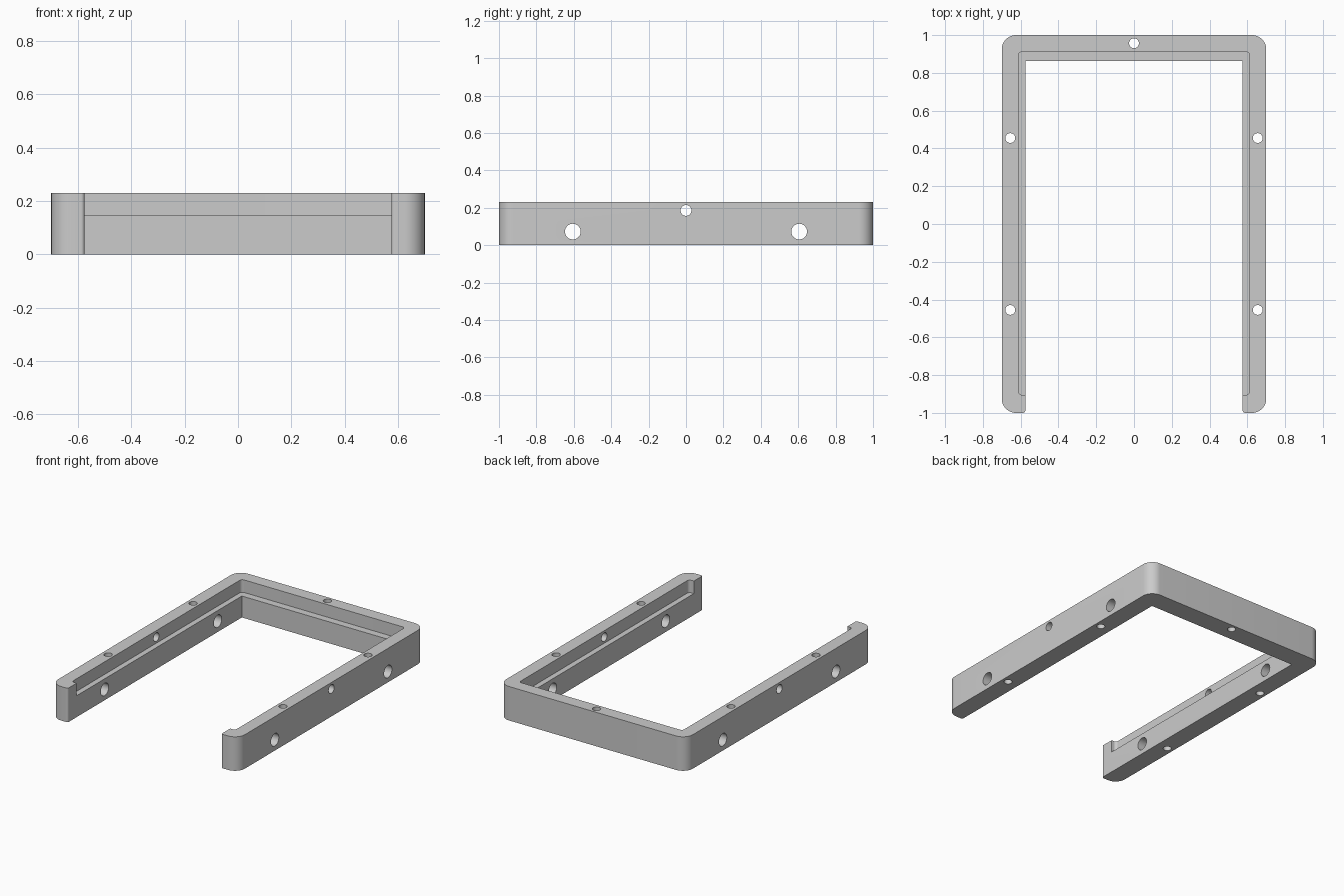
import bpy, bmesh
from math import sin, cos, pi, radians
from mathutils import Matrix, Vector

default = bpy.data.objects.get("Cube")
if default:
    bpy.data.objects.remove(default)

HEIGHT, LEDGE = 0.23, 0.145
OUT_X, IN_X, LIP_X = 0.70, 0.575, 0.612
IN_Y, LIP_BACK, LIP_FRONT = 0.862, 0.912, -0.905

grey = bpy.data.materials.new("plain_grey")
grey.use_nodes = True
grey.diffuse_color = (0.6, 0.6, 0.6, 1)
grey.node_tree.nodes["Principled BSDF"].inputs["Base Color"].default_value = grey.diffuse_color


def rounded(corners, steps=12):
    """Outline with each (x, y, radius) corner replaced by an arc."""
    outline = []
    for i, (x, y, r) in enumerate(corners):
        p = Vector((x, y))
        if r == 0:
            outline.append(p)
            continue
        a = (Vector(corners[i - 1][:2]) - p).normalized()
        b = (Vector(corners[(i + 1) % len(corners)][:2]) - p).normalized()
        centre = p + (a + b) * r
        for s in range(steps + 1):
            t = s / steps * pi / 2
            outline.append(centre - b * r * cos(t) - a * r * sin(t))
    return outline


def finish(bm, name):
    bmesh.ops.recalc_face_normals(bm, faces=bm.faces)
    mesh = bpy.data.meshes.new(name)
    bm.to_mesh(mesh)
    bm.free()
    mesh.materials.append(grey)
    obj = bpy.data.objects.new(name, mesh)
    bpy.context.scene.collection.objects.link(obj)
    return obj


def prism(name, outline, z0, z1):
    bm = bmesh.new()
    face = bm.faces.new([bm.verts.new((p.x, p.y, z0)) for p in outline])
    top = bmesh.ops.extrude_face_region(bm, geom=[face])["geom"]
    verts = [g for g in top if isinstance(g, bmesh.types.BMVert)]
    bmesh.ops.translate(bm, vec=(0, 0, z1 - z0), verts=verts)
    return finish(bm, name)


def drill(name, position, radius, length, axis):
    bm = bmesh.new()
    turn = Matrix.Rotation(pi / 2, 4, "Y") if axis == "X" else Matrix()
    bmesh.ops.create_cone(bm, cap_ends=True, segments=40, radius1=radius, radius2=radius,
                          depth=length, matrix=Matrix.Translation(position) @ turn)
    return finish(bm, name)


# U-shaped frame, open at the front
R, TIP = 0.075, 0.013
frame = prism("frame", rounded([
    (-OUT_X, -1, R), (-IN_X, -1, TIP), (-IN_X, IN_Y, 0), (IN_X, IN_Y, 0),
    (IN_X, -1, TIP), (OUT_X, -1, R), (OUT_X, 1, R), (-OUT_X, 1, R)]), 0, HEIGHT)

# Recess that leaves the inner ledge
cutters = [prism("recess_cutter", rounded([
    (-LIP_X, LIP_FRONT, 0.02), (LIP_X, LIP_FRONT, 0.02),
    (LIP_X, LIP_BACK, 0.02), (-LIP_X, LIP_BACK, 0.02)]), LEDGE, HEIGHT + 0.1)]

# Vertical screw holes
for x, y in [(0, 0.957)] + [(sx * 0.655, sy * 0.455) for sx in (-1, 1) for sy in (-1, 1)]:
    cutters.append(drill("screw_hole_cutter", (x, y, HEIGHT / 2), 0.026, 1, "Z"))

# Holes across both side rails
for y, z, r in [(-0.605, 0.073, 0.042), (0.605, 0.073, 0.042), (0, 0.186, 0.029)]:
    cutters.append(drill("side_hole_cutter", (0, y, z), r, 2, "X"))

for cutter in cutters:
    mod = frame.modifiers.new(cutter.name, "BOOLEAN")
    mod.operation, mod.solver, mod.object = "DIFFERENCE", "EXACT", cutter

# Bake the cuts and discard the cutters
graph = bpy.context.evaluated_depsgraph_get()
cut_mesh = bpy.data.meshes.new_from_object(frame.evaluated_get(graph))
frame.modifiers.clear()
frame.data = cut_mesh
for cutter in cutters:
    bpy.data.objects.remove(cutter)

# Smooth curved walls, keep the edges sharp
bpy.ops.object.select_all(action="DESELECT")
frame.select_set(True)
bpy.context.view_layer.objects.active = frame
bpy.ops.object.shade_smooth_by_angle(angle=radians(30))
